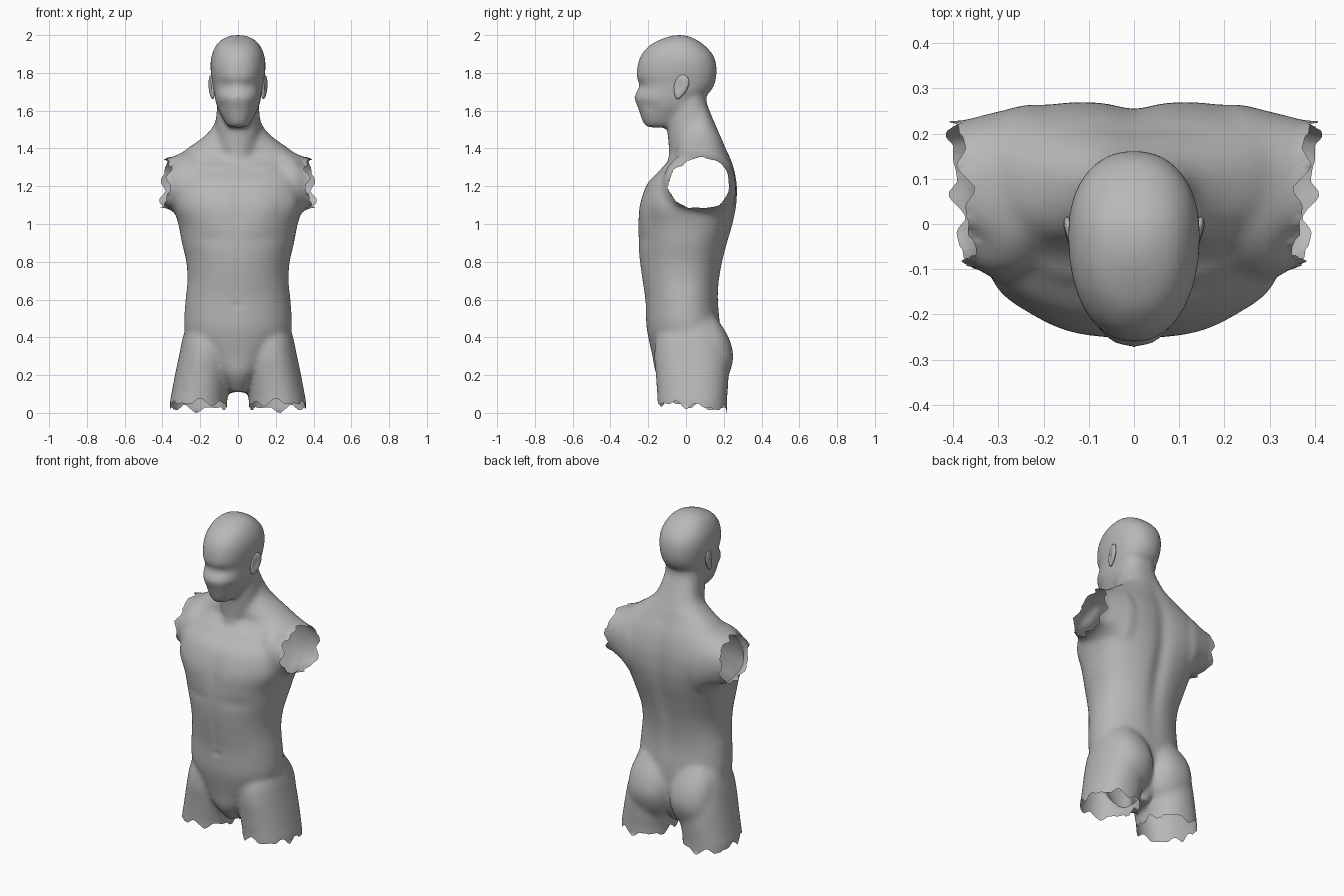
import bpy, bmesh, math
from mathutils import Matrix, Vector

cube = bpy.data.objects.get("Cube")
if cube:
    bpy.data.objects.remove(cube, do_unlink=True)

grey = bpy.data.materials.new("plain grey")
grey.use_nodes = True
tone = (0.48, 0.48, 0.48, 1)
grey.diffuse_color = tone
bsdf = next(n for n in grey.node_tree.nodes if n.type == "BSDF_PRINCIPLED")
bsdf.inputs["Base Color"].default_value = tone


def make_object(name, bm):
    mesh = bpy.data.meshes.new(name)
    bm.to_mesh(mesh)
    bm.free()
    mesh.materials.append(grey)
    obj = bpy.data.objects.new(name, mesh)
    bpy.context.collection.objects.link(obj)
    return obj


def spow(v, p):
    return math.copysign(abs(v) ** (2 / p), v)


def refine(rings, steps=4):
    """Smooth curve through the rings."""
    ends = [rings[0]] + rings + [rings[-1]]
    out = []
    for a, b, c, d in zip(ends, ends[1:], ends[2:], ends[3:]):
        for k in range(steps):
            t = k / steps
            out.append([q + .5 * t * (r - p + t * (2 * p - 5 * q + 4 * r - s + t * (3 * (q - r) + s - p)))
                        for p, q, r, s in zip(a, b, c, d)])
    return out + [rings[-1]]


def even(t):
    return 2.2, 2.2


def trunk_power(z):
    """Round at the waist, squarer at the chest and upper back."""
    chest = math.exp(-((z - 1.2) / .24) ** 2)
    return 2.1 + .4 * chest, 2.1 + .9 * chest


def loft(bm, rings, power=even, side=1, sideways=False, n=48):
    """Skin rings of (position, centre, half width, y low, y high)."""
    loops = []
    for t, c, w, lo, hi in refine(rings):
        mid = lo + (hi - lo) * 0.56
        front, back = power(t)
        loop = []
        for i in range(n):
            a = math.tau * i / n
            s = math.sin(a)
            p = back if s > 0 else front
            u = c + w * spow(math.cos(a), p)
            y = mid + spow(s, p) * (hi - mid if s > 0 else mid - lo)
            co = (side * t, y, u) if sideways else (side * u, y, t)
            loop.append(bm.verts.new(co))
        loops.append(loop)
    for a, b in zip(loops, loops[1:]):
        for i in range(n):
            j = (i + 1) % n
            bm.faces.new((a[i], a[j], b[j], b[i]))
    bm.faces.new(loops[0])
    bm.faces.new(loops[-1])


bm = bmesh.new()

# Trunk, from crotch up to the nape
loft(bm, [
    (.11, 0, .05, -.09, .11), (.2, 0, .115, -.157, .15), (.3, 0, .2, -.178, .175),
    (.4, 0, .267, -.2, .182), (.47, 0, .286, -.211, .182), (.6, 0, .278, -.217, .173),
    (.7, 0, .268, -.232, .18), (.8, 0, .274, -.246, .198), (.9, 0, .297, -.253, .223),
    (1, 0, .316, -.253, .25), (1.1, 0, .345, -.244, .267), (1.2, 0, .35, -.213, .268),
    (1.25, 0, .35, -.175, .262), (1.3, 0, .342, -.12, .252), (1.35, 0, .325, -.08, .235),
    (1.4, 0, .268, -.06, .212), (1.45, 0, .197, -.05, .193), (1.5, 0, .143, -.04, .17),
    (1.56, 0, .115, -.02, .143), (1.62, 0, .095, 0, .118),
], trunk_power)

# Neck
loft(bm, [
    (1.3, 0, .1, -.1, .2), (1.4, 0, .12, -.092, .205), (1.5, 0, .122, -.1, .171),
    (1.6, 0, .113, -.1, .125), (1.66, 0, .107, -.09, .108), (1.72, 0, .1, -.08, .11),
])

# Head
loft(bm, [
    (1.511, 0, .045, -.207, -.08), (1.535, 0, .067, -.228, -.04), (1.6, 0, .102, -.25, .04),
    (1.63, 0, .114, -.261, .07), (1.67, 0, .123, -.276, .09), (1.7, 0, .128, -.261, .13),
    (1.74, 0, .134, -.246, .152), (1.77, 0, .139, -.262, .16), (1.8, 0, .144, -.262, .163),
    (1.85, 0, .146, -.255, .16), (1.9, 0, .138, -.235, .141), (1.95, 0, .114, -.188, .094),
    (1.98, 0, .082, -.128, .048), (2, 0, .035, -.07, 0),
])

for side in (1, -1):
    # Shoulder stump
    loft(bm, [
        (.1, 1.17, .15, -.06, .235), (.22, 1.182, .218, -.11, .26), (.28, 1.197, .188, -.125, .252),
        (.33, 1.208, .155, -.11, .242), (.38, 1.215, .131, -.084, .23), (.47, 1.21, .12, -.075, .22),
    ], even, side, True)
    # Thigh stump
    loft(bm, [
        (-.08, .214, .152, -.152, .219), (.05, .21, .152, -.152, .217), (.1, .203, .15, -.153, .22),
        (.2, .187, .147, -.16, .226), (.3, .172, .141, -.168, .226), (.4, .16, .132, -.155, .2),
        (.48, .15, .114, -.1, .16), (.53, .12, .1, -.06, .12),
    ], even, side)
    # Buttock
    loft(bm, [
        (.13, .165, .1, 0, .19), (.2, .15, .135, -.04, .226), (.28, .143, .142, -.05, .25),
        (.35, .142, .14, -.05, .243), (.42, .144, .125, -.03, .216), (.5, .14, .09, 0, .165),
    ], even, side)

bmesh.ops.recalc_face_normals(bm, faces=bm.faces)
body = make_object("body", bm)

# Fuse the parts into one skin and relax it
fuse = body.modifiers.new("fuse", "REMESH")
fuse.mode = "VOXEL"
fuse.voxel_size = 0.011
relax = body.modifiers.new("relax", "SMOOTH")
relax.factor = 0.5
relax.iterations = 22
graph = bpy.context.evaluated_depsgraph_get()
skin = bpy.data.meshes.new_from_object(body.evaluated_get(graph))
body.modifiers.clear()
body.data = skin

# Soft muscle forms: centre, spread, push along the normal
forms = [
    ((.06, -.24, 1.725), (.04, .05, .025), -.005),    # eye socket
    ((.09, -.2, 1.62), (.03, .06, .03), -.004),       # cheek
    ((0, .2, 1), (.05, .15, .38), -.020),             # spine
    ((0, -.24, 1.1), (.03, .1, .15), -.005),          # breastbone
    ((.14, -.2, 1.08), (.09, .1, .09), .006),         # chest muscle
    ((.14, -.24, .92), (.1, .1, .035), -.004),        # chest crease
    ((.29, -.14, 1.1), (.06, .07, .09), .010),        # armpit fold
    ((.18, .25, 1.2), (.09, .1, .12), .007),          # shoulder blade
    ((0, -.22, .75), (.025, .1, .2), -.004),          # belly line
    ((0, -.21, .57), (.03, .05, .015), -.004),        # navel
    ((.13, -.11, 1.3), (.1, .06, .025), .006),        # collarbone
    ((.1, -.05, 1.37), (.07, .08, .03), -.008),       # collar hollow
    ((.38, -.04, 1.31), (.06, .05, .05), -.018),      # front of shoulder
    ((.38, .2, 1.1), (.06, .05, .04), .010),          # back of armpit
    ((.38, -.04, 1.11), (.06, .05, .04), .008),       # front of armpit
]


def bump(co, centre, spread):
    return math.exp(-sum(((a - b) / s) ** 2 for a, b, s in zip(co, centre, spread)))


def teeth(a):
    tri = lambda v: math.asin(math.sin(v)) * 2 / math.pi
    return .015 * tri(7 * a) + .011 * tri(11 * a + 1)


def arm_edge(co):
    lean = .1 * (co.y - .07) - .1 * (co.z - 1.21)
    return .383 + lean + .8 * teeth(math.atan2(co.z - 1.21, co.y - .07))


def leg_edge(co):
    a = math.atan2(co.y - .035, abs(co.x) - .21)
    return max(0, .042 - .1 * co.y + teeth(a))


bm = bmesh.new()
bm.from_mesh(skin)
bm.normal_update()
moves = []
for v in bm.verts:
    push = 0
    for centre, spread, amount in forms:
        push += amount * bump(v.co, centre, spread)
        if centre[0]:
            push += amount * bump((-v.co.x, v.co.y, v.co.z), centre, spread)
    moves.append(v.normal * push)
for v, move in zip(bm.verts, moves):
    v.co += move

# Torn open ends at the arms and legs
torn = [v for v in bm.verts
        if v.co.z < leg_edge(v.co) or (1 < v.co.z < 1.5 and abs(v.co.x) > arm_edge(v.co))]
bmesh.ops.delete(bm, geom=torn, context="VERTS")
for v in bm.verts:
    if v.is_boundary:
        if v.co.z < .3:
            v.co.z = leg_edge(v.co)
        else:
            v.co.x = math.copysign(arm_edge(v.co), v.co.x)
for f in bm.faces:
    f.smooth = True
    f.material_index = 0
bm.to_mesh(skin)
bm.free()
if not skin.materials:
    skin.materials.append(grey)

# Ears: flattened shells with a scooped face
for side, name in ((1, "left_ear"), (-1, "right_ear")):
    bm = bmesh.new()
    bmesh.ops.create_uvsphere(bm, u_segments=24, v_segments=16, radius=1)
    for v in bm.verts:
        if v.co.x > 0:
            v.co.x -= .7 * math.exp(-((v.co.y + .15) ** 2 + v.co.z ** 2) / .25)
        v.co.y *= 1 + .3 * v.co.z
    place = (Matrix.Translation(Vector((.139, -.028, 1.725)))
             @ Matrix.Rotation(math.radians(-14), 4, "Z")
             @ Matrix.Rotation(math.radians(-18), 4, "X")
             @ Matrix.Diagonal((.015, .037, .067, 1)))
    bm.transform(place)
    if side < 0:
        bm.transform(Matrix.Diagonal((-1, 1, 1, 1)))
    bmesh.ops.recalc_face_normals(bm, faces=bm.faces)
    for f in bm.faces:
        f.smooth = True
    make_object(name, bm)
